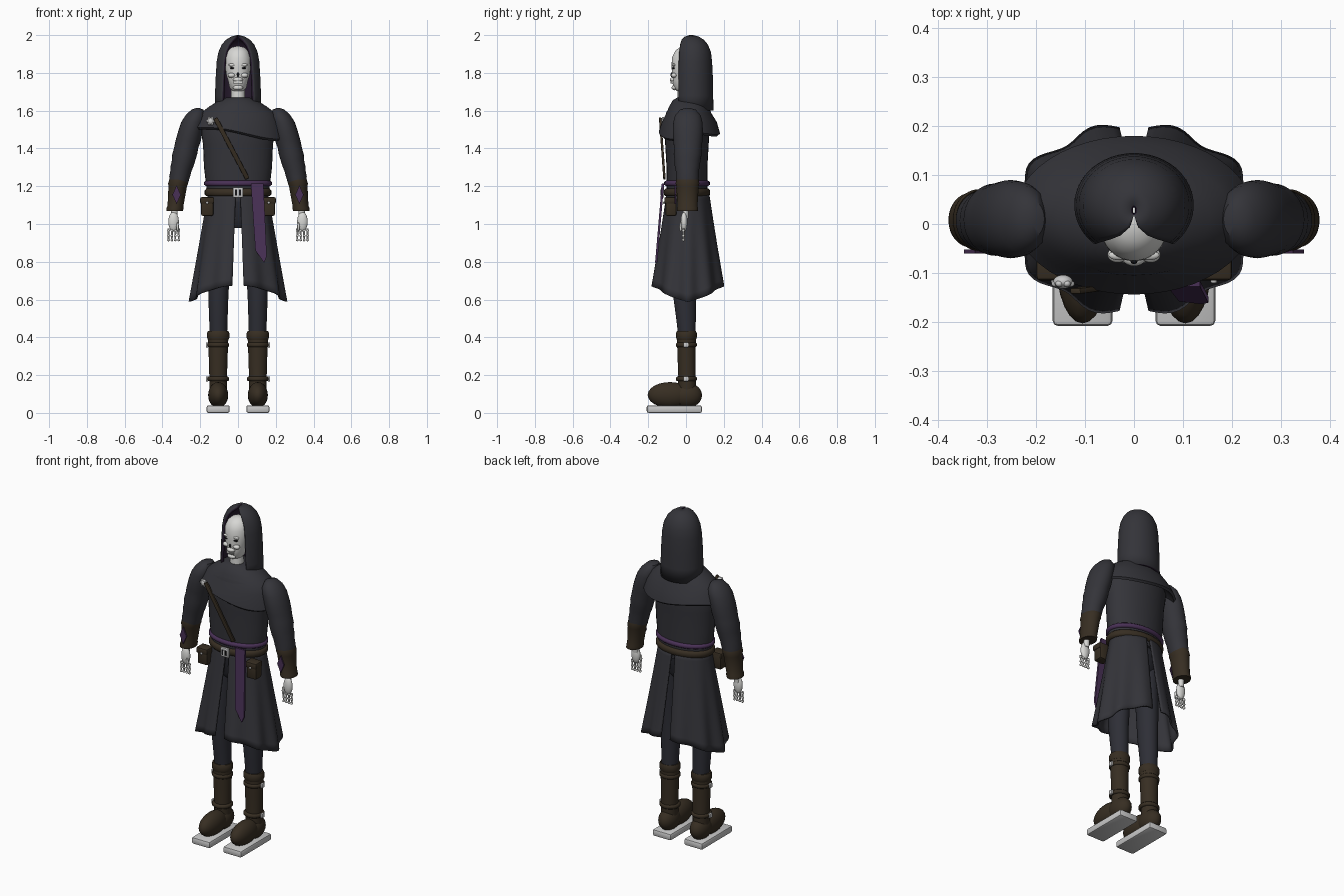
import bpy, bmesh, math
from mathutils import Vector

if "Cube" in bpy.data.objects:
    bpy.data.objects.remove(bpy.data.objects["Cube"])


def material(name, r, g, b):
    m = bpy.data.materials.new(name)
    m.use_nodes = True
    m.diffuse_color = (r, g, b, 1)
    m.node_tree.nodes["Principled BSDF"].inputs["Base Color"].default_value = (r, g, b, 1)
    return m


CLOTH = material("charcoal cloth", .034, .034, .041)
PANTS = material("dark trousers", .027, .028, .037)
BROWN = material("brown leather", .038, .027, .016)
PURPLE = material("purple cloth", .066, .030, .092)
LINING = material("dark purple lining", .022, .012, .030)
BONE = material("bone", .68, .68, .66)
SILVER = material("silver", .58, .58, .58)
BLACK = material("black", .008, .008, .01)


def finish(name, bm, mat, angle=40, recalc=True):
    if recalc:
        bmesh.ops.recalc_face_normals(bm, faces=bm.faces)
    me = bpy.data.meshes.new(name)
    bm.to_mesh(me)
    bm.free()
    me.materials.append(mat)
    me.polygons.foreach_set("use_smooth", [True] * len(me.polygons))
    me.set_sharp_from_angle(angle=math.radians(angle))
    ob = bpy.data.objects.new(name, me)
    bpy.context.collection.objects.link(ob)
    return ob


def surface(name, rows, mat, closed=True, angle=40):
    """Skin rows of points; closed rows also get end caps."""
    bm = bmesh.new()
    vs = [[bm.verts.new(p) for p in row] for row in rows]
    n = len(vs[0])
    for a, b in zip(vs, vs[1:]):
        for j in range(n if closed else n - 1):
            k = (j + 1) % n
            bm.faces.new((a[j], a[k], b[k], b[j]))
    if closed:
        bm.faces.new(vs[0][::-1])
        bm.faces.new(vs[-1])
    return finish(name, bm, mat, angle, closed)


def loft(name, rings, mat, s=1, seg=32, dz=None, angle=40):
    """Skin elliptical rings given as (cx, cy, z, rx, ry)."""
    rows = []
    for i, (cx, cy, z, rx, ry) in enumerate(rings):
        ts = [2 * math.pi * j / seg for j in range(seg)]
        rows.append([(s * cx + rx * math.cos(t), cy + ry * math.sin(t),
                      z + (dz(i, t) if dz else 0)) for t in ts])
    return surface(name, rows, mat, angle=angle)


def band(name, cx, cy, z, rx, ry, h, t, mat, s=1):
    prof = ((-1, -t), (-1, 0), (-.5, t), (.5, t), (1, 0), (1, -t))
    return loft(name, [(cx, cy, z + k * h / 2, rx + d, ry + d) for k, d in prof], mat, s, angle=60)


def box(name, loc, size, mat, bevel=0.0):
    bm = bmesh.new()
    bmesh.ops.create_cube(bm, size=1)
    bmesh.ops.scale(bm, vec=size, verts=bm.verts)
    if bevel:
        bmesh.ops.bevel(bm, geom=bm.edges[:], offset=bevel, segments=2, affect='EDGES', profile=.5)
    ob = finish(name, bm, mat)
    ob.location = loc
    return ob


def ball(name, loc, size, mat, seg=24):
    bm = bmesh.new()
    bmesh.ops.create_uvsphere(bm, u_segments=seg, v_segments=seg // 2, radius=1)
    bmesh.ops.scale(bm, vec=size, verts=bm.verts)
    ob = finish(name, bm, mat, 80)
    ob.location = loc
    return ob


def plate(name, pts, depth, mat):
    """Flat polygon facing the front, given thickness backwards."""
    bm = bmesh.new()
    f = bm.faces.new([bm.verts.new(p) for p in pts])
    ext = bmesh.ops.extrude_face_region(bm, geom=[f])
    moved = [v for v in ext["geom"] if isinstance(v, bmesh.types.BMVert)]
    bmesh.ops.translate(bm, verts=moved, vec=(0, depth, 0))
    return finish(name, bm, mat)


def thicken(ob, t, inner):
    ob.data.materials.append(inner)
    m = ob.modifiers.new("thickness", 'SOLIDIFY')
    m.thickness, m.offset = t, -1
    m.material_offset = m.material_offset_rim = 1


# Torso, pelvis and shoulder mantle
loft("torso", [(0, .005, 1.12, .16, .105), (0, .005, 1.2, .168, .108), (0, .005, 1.3, .18, .108),
               (0, .005, 1.42, .185, .115), (0, .005, 1.52, .2, .12), (0, .005, 1.59, .18, .11),
               (0, .005, 1.64, .1, .08)], CLOTH)
loft("pelvis", [(0, 0, .98, .1, .06), (0, 0, 1.02, .13, .09), (0, 0, 1.16, .15, .1)], PANTS)


def hem(i, t):
    if i not in (1, 2):
        return 0
    side = -.035 * math.cos(t) * (1 if math.sin(t) < 0 else .3)
    return side + .008 * math.sin(3 * t + 1)


loft("shoulder_mantle", [(0, .015, 1.54, .17, .11), (0, .018, 1.475, .235, .15), (0, .018, 1.485, .245, .162),
                         (0, .018, 1.54, .225, .145), (0, .015, 1.585, .2, .12), (0, .015, 1.62, .155, .105),
                         (0, .015, 1.655, .1, .085), (0, .015, 1.67, .06, .06)], CLOTH, seg=48, dz=hem)

# Hood: open arcs around the back, narrowing to a pointed arch
hood = []
for z, cy, rx, ry, gap in ((1.6, .04, .122, .105, 44), (1.68, .038, .122, .106, 42), (1.78, .038, .118, .104, 41),
                           (1.86, .038, .113, .1, 40), (1.91, .038, .104, .094, 38), (1.95, .036, .086, .08, 33),
                           (1.975, .033, .064, .062, 25), (1.992, .03, .036, .038, 14), (2.0, .028, .006, .01, 4)):
    arc = [math.radians(-90 + gap + (360 - 2 * gap) * j / 36) for j in range(37)]
    hood.append([(rx * math.cos(t), cy + ry * math.sin(t), z) for t in arc])
thicken(surface("hood", hood, CLOTH, closed=False), .014, LINING)

# Skull and neck
loft("neck", [(0, -.01, 1.62, .04, .038), (0, -.01, 1.74, .036, .034)], BONE)
loft("skull", [(0, -.015, 1.705, .03, .035), (0, -.015, 1.72, .045, .052), (0, -.015, 1.76, .053, .058),
               (0, -.012, 1.79, .062, .062), (0, -.008, 1.83, .068, .068), (0, -.005, 1.88, .068, .07),
               (0, 0, 1.915, .056, .058), (0, 0, 1.935, .034, .035), (0, 0, 1.942, .006, .006)], BONE)
for s in (1, -1):
    ball("cheekbone", (s * .034, -.063, 1.787), (.02, .016, .013), BONE)
    ball("brow", (s * .03, -.064, 1.842), (.022, .01, .008), BONE)
    ball("eye_socket", (s * .029, -.064, 1.825), (.014, .01, .006), BLACK)
ball("nose_hollow", (0, -.076, 1.79), (.007, .006, .012), BLACK, 12)
ball("upper_jaw", (0, -.066, 1.764), (.026, .02, .014), BONE)
for i in range(6):
    box("tooth", (-.02 + .008 * i, -.079 + .002 * abs(i - 2.5), 1.75), (.006, .01, .014), BONE)
ball("chin", (0, -.06, 1.722), (.026, .016, .014), BONE)

# Skirt: two flared, pleated panels parted at front and back
for s, name in ((1, "left_skirt_panel"), (-1, "right_skirt_panel")):
    rows = []
    for i in range(15):
        u = 1 - i / 14
        rx, ry = .158 + .092 * u, .112 + .08 * u
        gap = math.asin((.012 + .018 * u) / rx)
        start = -math.pi / 2 + gap if s > 0 else math.pi / 2 + gap
        row = []
        for j in range(49):
            t = start + (math.pi - 2 * gap) * j / 48
            bottom = .59 + .085 * abs(math.sin(t)) ** 1.5
            w = 1 + .045 * u * math.cos(10 * t)
            row.append((rx * w * math.cos(t), .01 + ry * w * math.sin(t), 1.17 + (bottom - 1.17) * u))
        rows.append(row)
    thicken(surface(name, rows, CLOTH, closed=False, angle=60), .01, CLOTH)

# Belt, waist sash, buckle and hanging sash end
band("waist_sash", 0, .005, 1.215, .17, .112, .028, .009, PURPLE)
band("belt", 0, .005, 1.167, .168, .114, .04, .009, BROWN)
box("belt_buckle", (0, -.124, 1.167), (.055, .016, .055), SILVER, .004)
box("buckle_inset", (0, -.132, 1.167), (.03, .004, .03), BLACK)
box("buckle_bar", (0, -.134, 1.167), (.012, .004, .03), SILVER)
fall = ((.068, 1.215), (.092, .86), (.138, .795), (.152, .83), (.135, 1.215))
plate("hanging_sash", [(x, -.128 - (1.215 - z) * .085, z) for x, z in fall], .012, PURPLE)

# Pouches
for s in (1, -1):
    box("pouch", (s * .163, -.08, 1.09), (.066, .058, .095), BROWN, .01)
    box("pouch_flap", (s * .163, -.083, 1.125), (.074, .064, .035), BROWN, .008)
    ball("pouch_clasp", (s * .163, -.117, 1.112), (.007, .005, .007), SILVER, 12)

# Diagonal strap and brooch
a, b = Vector((-.12, -.137, 1.56)), Vector((.05, -.114, 1.24))
strap = box("chest_strap", (a + b) / 2, (.024, .012, (b - a).length), BROWN, .003)
strap.rotation_euler = (math.asin((a.y - b.y) / (b - a).length) * -1, -math.atan2(b.x - a.x, a.z - b.z), 0)
ball("brooch", (-.145, -.118, 1.545), (.02, .014, .02), SILVER)
for k in range(6):
    t = k * math.pi / 3
    ball("brooch_petal", (-.145 + .016 * math.cos(t), -.122, 1.545 + .016 * math.sin(t)), (.008, .007, .008), SILVER, 10)

# Arms, bracers and skeletal hands
for s, side in ((1, "left"), (-1, "right")):
    loft(side + "_sleeve", [(.213, .01, 1.613, .012, .015), (.215, .01, 1.605, .032, .042), (.225, .01, 1.575, .053, .068),
                            (.238, .01, 1.54, .062, .077), (.252, .01, 1.49, .065, .08), (.264, .01, 1.44, .067, .077),
                            (.275, .01, 1.4, .064, .073), (.282, .009, 1.37, .066, .074), (.287, .008, 1.34, .062, .069),
                            (.295, .007, 1.31, .061, .067), (.302, .007, 1.28, .056, .061), (.309, .007, 1.25, .055, .061),
                            (.316, .007, 1.2, .046, .054)], CLOTH, s)
    loft(side + "_bracer", [(.314, .008, 1.225, .04, .05), (.314, .008, 1.235, .05, .06), (.317, .008, 1.215, .053, .063),
                            (.319, .008, 1.2, .049, .059), (.331, .008, 1.095, .042, .053), (.333, .008, 1.085, .045, .056),
                            (.335, .008, 1.07, .044, .055), (.335, .008, 1.072, .03, .04)], BROWN, s, angle=60)
    plate(side + "_bracer_diamond", [(s * (.325 + x), -.06, 1.155 + z) for x, z in
                                     ((-.022, 0), (0, -.05), (.022, 0), (0, .05))], .008, PURPLE)
    loft(side + "_wrist", [(.338, -.002, 1.03, .016, .014), (.336, 0, 1.09, .018, .016)], BONE, s, 16)
    ball(side + "_palm", (s * .341, -.01, 1.012), (.028, .018, .052), BONE)
    for f in range(4):
        x, y = .314 + .018 * f, -.014
        loft(side + "_finger", [(x, y, .912, .004, .004), (x, y, .975, .006, .006)], BONE, s, 8)
        for z in (.915, .938, .965):
            ball(side + "_knuckle", (s * x, y, z), (.0075, .0085, .007), BONE, 10)
    ball(side + "_thumb", (s * .32, -.028, .985), (.007, .008, .025), BONE, 12)

    # Legs and boots
    loft(side + "_trouser_leg", [(.103, .005, .4, .045, .045), (.104, 0, .5, .049, .052), (.104, -.008, .62, .053, .06),
                                 (.1, -.008, .8, .06, .066), (.085, 0, 1.04, .066, .07)], PANTS, s)
    loft(side + "_boot_shaft", [(.105, .005, .1, .046, .048), (.105, .005, .2, .047, .046), (.105, .003, .3, .05, .048),
                                (.105, .002, .4, .054, .05)], BROWN, s)
    band(side + "_boot_cuff", .105, .002, .41, .054, .05, .046, .005, BROWN, s)
    for z in (.36, .18):
        band(side + "_boot_strap", .105, .002, z, .052, .05, .024, .006, BROWN, s)
        box(side + "_boot_buckle", (s * .164, 0, z), (.012, .026, .026), SILVER, .003)
    ball(side + "_boot_toe", (s * .105, -.085, .095), (.053, .118, .068), BROWN)
    ball(side + "_boot_heel", (s * .105, .005, .093), (.053, .08, .066), BROWN)
    box(side + "_sole", (s * .105, -.062, .02), (.122, .292, .04), SILVER, .01)
